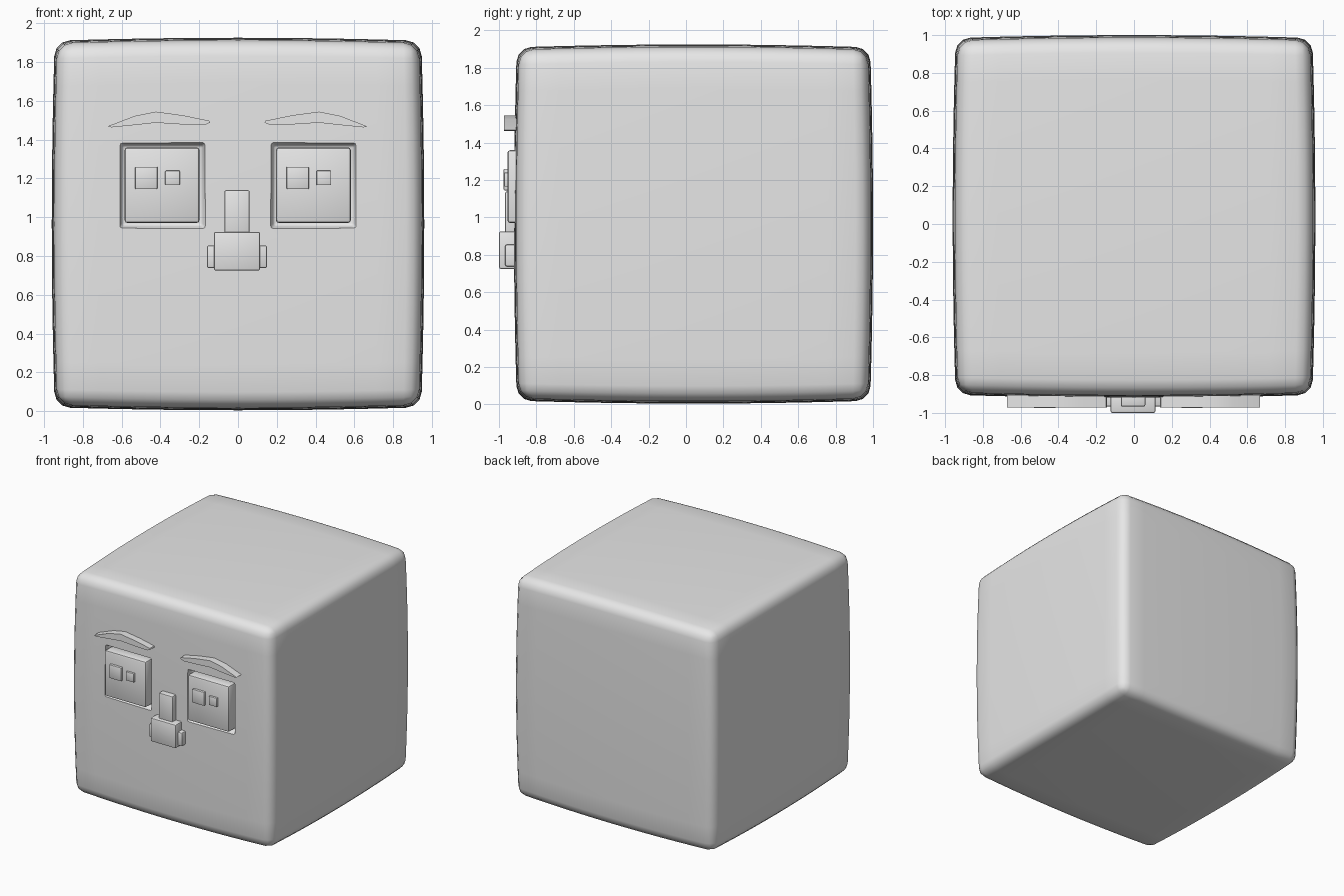
import bpy, bmesh
from mathutils import Vector

if "Cube" in bpy.data.objects:
    bpy.data.objects.remove(bpy.data.objects["Cube"])

skin = bpy.data.materials.new("plain grey")
skin.diffuse_color = (0.8, 0.8, 0.8, 1)
skin.use_nodes = True
skin.node_tree.nodes["Principled BSDF"].inputs["Base Color"].default_value = skin.diffuse_color


def finish(bm, name):
    """Turn a bmesh into a smooth-shaded object with sharp edges kept."""
    bmesh.ops.recalc_face_normals(bm, faces=bm.faces)
    mesh = bpy.data.meshes.new(name)
    bm.to_mesh(mesh)
    bm.free()
    mesh.materials.append(skin)
    obj = bpy.data.objects.new(name, mesh)
    bpy.context.collection.objects.link(obj)
    smooth(obj)
    return obj


def smooth(obj):
    bpy.ops.object.select_all(action='DESELECT')
    bpy.context.view_layer.objects.active = obj
    obj.select_set(True)
    bpy.ops.object.shade_smooth_by_angle(angle=0.7)


def block(name, x, y, z, bevel=0.01, taper=1.0):
    """Bevelled box from (min, max) ranges; taper shrinks the back end."""
    bm = bmesh.new()
    bmesh.ops.create_cube(bm, size=1)
    mid = [(r[0] + r[1]) / 2 for r in (x, y, z)]
    size = [r[1] - r[0] for r in (x, y, z)]
    for v in bm.verts:
        k = taper if v.co.y > 0 else 1
        v.co = Vector((mid[0] + v.co.x * size[0] * k,
                       mid[1] + v.co.y * size[1],
                       mid[2] + v.co.z * size[2] * k))
    bmesh.ops.bevel(bm, geom=bm.edges[:], offset=bevel, segments=2,
                    profile=0.5, affect='EDGES')
    return finish(bm, name)


# Head: rounded cube whose sides bulge gently
R, B = 0.96, 0.016
bm = bmesh.new()
bmesh.ops.create_cube(bm, size=2 * R)
bmesh.ops.bevel(bm, geom=bm.edges[:], offset=0.08, segments=3, profile=0.5,
                affect='EDGES')
long_edges = [e for e in bm.edges if e.calc_length() > 1]
bmesh.ops.subdivide_edges(bm, edges=long_edges, cuts=11, use_grid_fill=True)
for v in bm.verts:
    x, y, z = v.co / R
    v.co = Vector((R * x * (1 - B * (y * y + z * z)),
                   R * y * (1 - B * (x * x + z * z)) + 0.04,
                   R * z * (1 - B * (x * x + y * y)) + 0.965))
head = finish(bm, "head")

# Eyes: sunken socket, raised block and two small squares, same on each side
for side, ox in (("left", -0.39), ("right", 0.39)):
    cutter = block(side + "_socket_cutter", (ox - 0.228, ox + 0.228),
                   (-0.94, -0.87), (0.935, 1.392), 0.012, 0.9)
    cutter.hide_render = True
    cut = head.modifiers.new("socket", 'BOOLEAN')
    cut.object = cutter
    cut.solver = 'EXACT'
    bpy.context.view_layer.objects.active = head
    bpy.ops.object.modifier_apply(modifier=cut.name)
    bpy.data.objects.remove(cutter)
    block(side + "_eye", (ox - 0.195, ox + 0.192), (-0.955, -0.85),
          (0.97, 1.36), 0.016)
    block(side + "_pupil", (ox - 0.14, ox - 0.025), (-0.975, -0.94),
          (1.145, 1.26), 0.005)
    block(side + "_eye_glint", (ox + 0.015, ox + 0.09), (-0.972, -0.94),
          (1.165, 1.24), 0.004)
smooth(head)

# Nose: bridge, tip and a nostril bar showing on both sides
block("nose_bridge", (-0.07, 0.06), (-0.967, -0.88), (0.88, 1.14))
block("nose_tip", (-0.124, 0.114), (-1.0, -0.88), (0.725, 0.925))
block("nostrils", (-0.16, 0.15), (-0.967, -0.88), (0.738, 0.855))

# Eyebrows: extruded tapered arch, mirrored
ARCH = [(0.67, 1.468), (0.53, 1.522), (0.42, 1.544), (0.28, 1.525),
        (0.145, 1.497), (0.14, 1.488), (0.17, 1.474), (0.28, 1.478),
        (0.42, 1.487), (0.53, 1.475), (0.65, 1.463)]
for side, s in (("left", -1), ("right", 1)):
    bm = bmesh.new()
    face = bm.faces.new([bm.verts.new((s * px - 0.003, -0.972, pz))
                         for px, pz in ARCH])
    back = bmesh.ops.extrude_face_region(bm, geom=[face])["geom"]
    for v in back:
        if isinstance(v, bmesh.types.BMVert):
            v.co.y = -0.88
    finish(bm, side + "_eyebrow")
